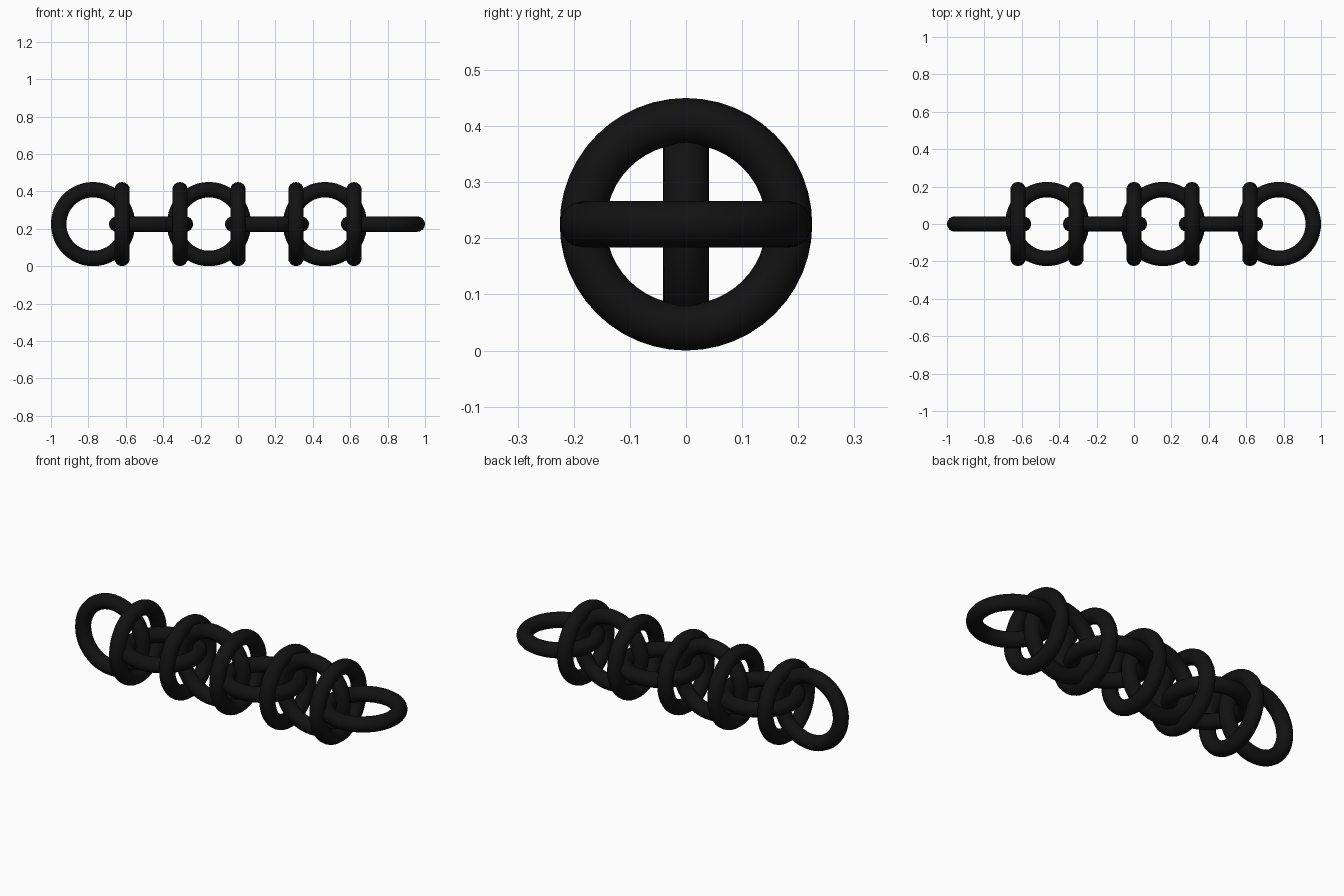
import bpy
from math import pi

if "Cube" in bpy.data.objects:
    bpy.data.objects.remove(bpy.data.objects["Cube"])

R, r, Z = 0.1838, 0.0412, 0.225   # ring radius, wire radius, chain height

black = bpy.data.materials.new("black_metal")
black.diffuse_color = (0.006, 0.006, 0.006, 1)
black.use_nodes = True
black.node_tree.nodes["Principled BSDF"].inputs["Base Color"].default_value = black.diffuse_color


def ring(name, x, rot):
    bpy.ops.mesh.primitive_torus_add(
        major_segments=48, minor_segments=16, major_radius=R, minor_radius=r,
        location=(x, 0, Z), rotation=rot)
    ob = bpy.context.object
    ob.name = name
    ob.data.materials.append(black)
    bpy.ops.object.shade_smooth()


# Lengthwise links, alternating upright and flat
for i in range(6):
    upright = i % 2 == 0
    ring(f"{'upright' if upright else 'flat'}_link_{i + 1}",
         -0.775 + 0.31 * i, (pi / 2 if upright else 0, 0, 0))

# Crosswise rings where neighbouring links overlap
for i in range(5):
    ring(f"cross_ring_{i + 1}", -0.62 + 0.31 * i, (0, pi / 2, 0))
